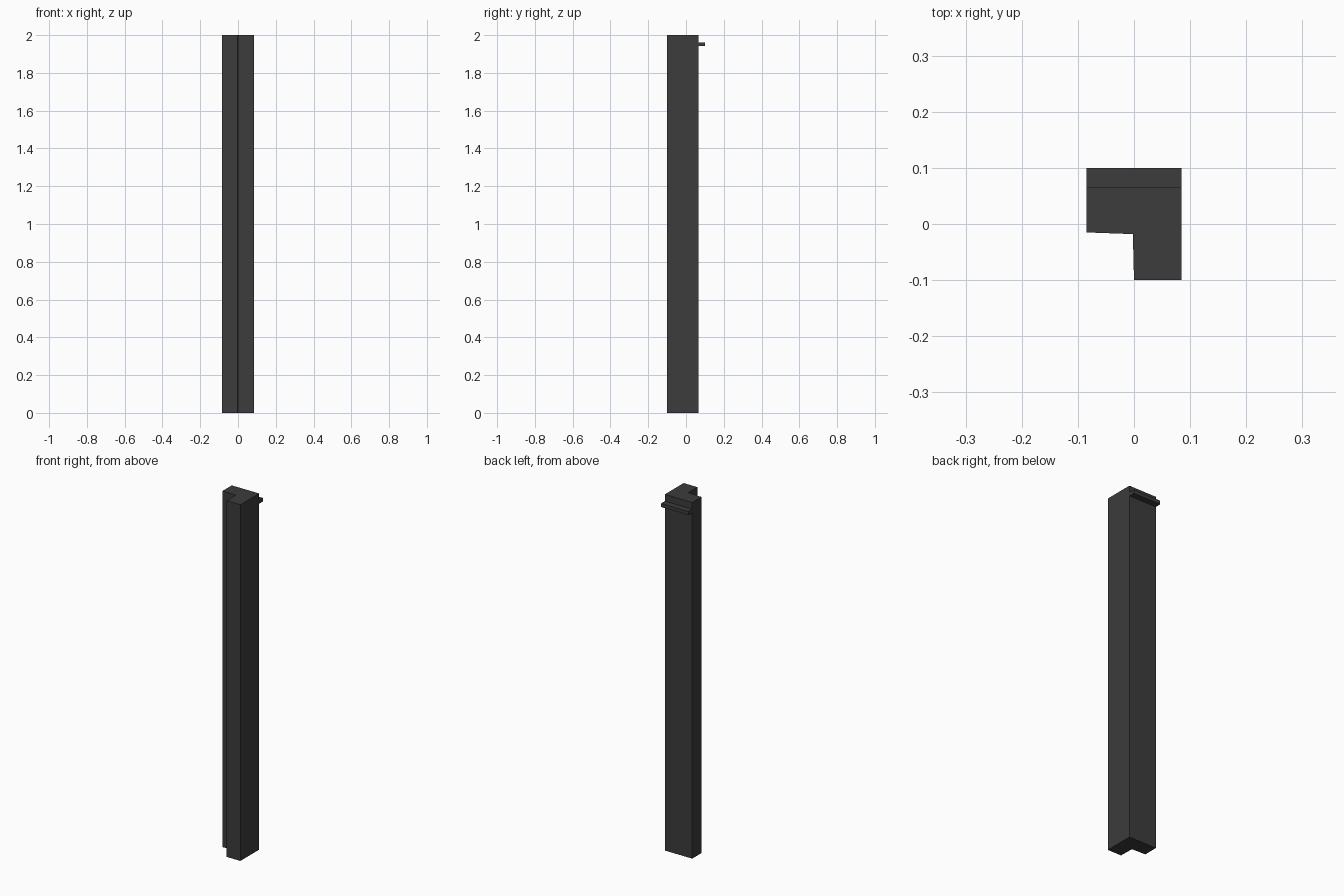
import bpy, bmesh

if "Cube" in bpy.data.objects:
    bpy.data.objects.remove(bpy.data.objects["Cube"])

mat = bpy.data.materials.new("dark_grey")
mat.diffuse_color = (0.045, 0.045, 0.045, 1)
mat.use_nodes = True
mat.node_tree.nodes["Principled BSDF"].inputs["Base Color"].default_value = mat.diffuse_color


def prism(name, outline, z0, z1):
    """Extrude a plan outline (counter-clockwise) from z0 up to z1."""
    bm = bmesh.new()
    base = bm.faces.new([bm.verts.new((x, y, z0)) for x, y in outline])
    ext = bmesh.ops.extrude_face_region(bm, geom=[base], use_keep_orig=True)
    top = [v for v in ext["geom"] if isinstance(v, bmesh.types.BMVert)]
    bmesh.ops.translate(bm, vec=(0, 0, z1 - z0), verts=top)
    bmesh.ops.recalc_face_normals(bm, faces=bm.faces)
    mesh = bpy.data.meshes.new(name)
    bm.to_mesh(mesh)
    bm.free()
    mesh.materials.append(mat)
    obj = bpy.data.objects.new(name, mesh)
    bpy.context.collection.objects.link(obj)
    return obj


W, FRONT, WALL, BACK = 0.085, -0.1, 0.066, 0.1

# L-shaped post with a slightly tapered notch at the front left
prism("corner_post", [(-W, -0.015), (-0.002, -0.018), (0, FRONT),
                      (W, FRONT), (W, WALL), (-W, WALL)], 0, 2)

# Thin ledge across the back near the top
prism("back_ledge", [(-W, WALL), (W, WALL), (W, BACK), (-W, BACK)], 1.942, 1.962)
